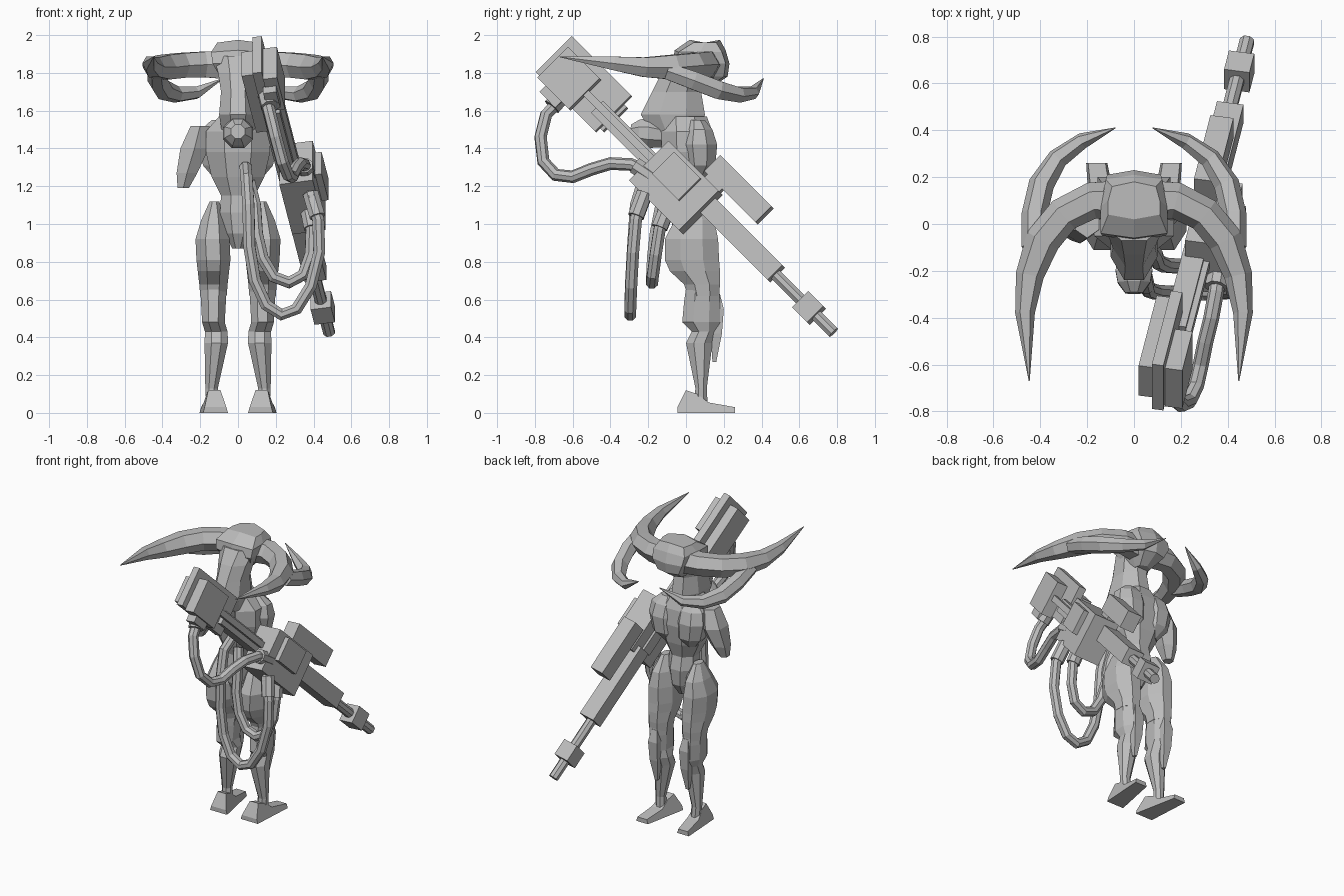
import bpy, bmesh, math
from mathutils import Vector

grey = bpy.data.materials.new("plain_grey")
grey.diffuse_color = (0.5, 0.5, 0.5, 1)


def finish(name, bm):
    bmesh.ops.recalc_face_normals(bm, faces=bm.faces)
    me = bpy.data.meshes.new(name)
    bm.to_mesh(me)
    bm.free()
    me.materials.append(grey)
    ob = bpy.data.objects.new(name, me)
    bpy.context.collection.objects.link(ob)
    return ob


def skin(name, rings):
    """Bridge rings of points and cap both ends."""
    bm = bmesh.new()
    vs = [[bm.verts.new(p) for p in r] for r in rings]
    n = len(vs[0])
    for a, b in zip(vs, vs[1:]):
        for i in range(n):
            j = (i + 1) % n
            bm.faces.new((a[i], a[j], b[j], b[i]))
    bm.faces.new(vs[0])
    bm.faces.new(vs[-1])
    return finish(name, bm)


def loft(name, secs, n=8, flip=1):
    """Stack horizontal sections (z, centre x, half width, y back, y front)."""
    k = 1 / math.cos(math.pi / n)
    rings = []
    for z, cx, rx, y0, y1 in secs:
        angs = [(i + .5) * math.tau / n for i in range(n)]
        rings.append([(flip * (cx + rx * k * math.cos(t)),
                       (y0 + y1) / 2 + (y1 - y0) / 2 * k * math.sin(t), z) for t in angs])
    return skin(name, rings)


def tube(name, pts, radii, n=6, flip=1, up=(0, 0, 1)):
    """Sweep a polygon along a path of points."""
    pts = [Vector((p[0] * flip, p[1], p[2])) for p in pts]
    if not isinstance(radii, (list, tuple)):
        radii = [radii] * len(pts)
    rings, ref = [], Vector(up)
    for i, p in enumerate(pts):
        t = (pts[min(i + 1, len(pts) - 1)] - pts[max(i - 1, 0)]).normalized()
        ref = (ref - t * ref.dot(t)).normalized()
        side = t.cross(ref)
        rings.append([p + (ref * math.cos(a) + side * math.sin(a)) * radii[i]
                      for a in [(j + .5) * math.tau / n for j in range(n)]])
    return skin(name, rings)


# ---- body ----
loft("torso", [(.87, 0, .03, -.03, .06), (.95, 0, .07, -.07, .11), (1.06, 0, .095, -.08, .12),
               (1.15, 0, .09, -.07, .1), (1.25, 0, .14, -.1, .13), (1.38, 0, .17, -.13, .15),
               (1.49, 0, .17, -.13, .14), (1.57, 0, .1, -.12, .11)])
loft("neck_mane", [(1.45, 0, .08, -.16, .08), (1.58, 0, .1, -.24, .1), (1.7, 0, .09, -.18, .08),
                   (1.8, 0, .105, -.13, .1), (1.89, 0, .13, -.07, .14)])
# boxy brow-heavy head: rings of (z, half width, back y, front y, crown ridge)
skin("head", [[(-w, b, z), (0, b - .02, z + r), (w, b, z), (w, (b + f) / 2, z), (w * .85, f, z),
               (0, f + .02, z + r), (-w * .85, f, z), (-w, (b + f) / 2, z)]
              for z, w, b, f, r in ((1.72, .05, .03, .11, 0), (1.78, .095, .0, .2, 0),
                                    (1.85, .135, -.05, .21, 0), (1.91, .142, -.04, .19, .01),
                                    (1.96, .11, .04, .16, .015))])
tube("back_ball", [(0, -.12, 1.47), (0, -.2, 1.48), (0, -.25, 1.485), (0, -.295, 1.49)],
     [.07, .085, .075, .04], 8)
loft("arm_stub", [(1.19, -.29, .03, -.04, .02), (1.27, -.27, .055, -.06, .06),
                  (1.4, -.23, .075, -.07, .1), (1.52, -.2, .05, -.05, .07)], 6)

for f, side in ((1, "right"), (-1, "left")):
    # broad rounded chest
    loft(side + "_chest", [(1.24, .075, .05, .02, .1), (1.31, .095, .09, .0, .155),
                           (1.42, .105, .105, -.02, .165), (1.5, .1, .095, .0, .14),
                           (1.55, .09, .05, .02, .1)], flip=f)
    # leg from hip to ankle
    loft(side + "_thigh", [(.62, .13, .07, .01, .175), (.68, .13, .075, -.01, .18),
                           (.75, .13, .083, -.085, .18), (.81, .13, .09, -.112, .175),
                           (.92, .135, .09, -.112, .17),
                           (1.02, .13, .065, -.06, .15), (1.12, .125, .025, 0, .08)], flip=f)
    loft(side + "_calf", [(.04, .135, .033, .04, .115), (.13, .14, .033, .05, .11),
                          (.37, .115, .062, 0, .14), (.43, .115, .06, .03, .16),
                          (.48, .13, .06, -.02, .18), (.59, .13, .066, -.01, .18),
                          (.66, .13, .07, .0, .175)], flip=f)
    loft(side + "_shin_fin", [(.27, .12, .01, .14, .16), (.42, .12, .03, .13, .19),
                              (.55, .12, .035, .13, .2), (.63, .12, .02, .13, .18)], 4, f)
    # wedge foot, toes turned slightly out
    prof = [(-.045, 0), (-.045, .03), (0, .12), (.06, .1), (.12, .055), (.26, .03), (.26, 0)]
    skin(side + "_foot", [[(f * (.125 + .13 * y + s * (.066 - .28 * z - .08 * max(y, 0))), y, z)
                           for y, z in prof] for s in (-1, 1)])
    # sweeping horn and the smaller forward curl
    tube(side + "_great_horn", [(.06, .1, 1.84), (.18, .1, 1.845), (.3, .04, 1.84), (.39, -.07, 1.83),
                                (.445, -.22, 1.83), (.465, -.38, 1.85), (.447, -.67, 1.885)],
         [.085, .078, .075, .075, .06, .042, .002], flip=f)
    tube(side + "_curl_horn", [(.43, -.1, 1.81), (.425, .04, 1.76), (.395, .17, 1.71),
                               (.325, .28, 1.685), (.22, .355, 1.695), (.08, .41, 1.77)],
         [.05, .055, .055, .045, .035, .002], flip=f)

# ---- cannon, laid out along its own axis ----
AX = Vector((.18, .695, -.695)).normalized()
UP = Vector((0, 1, 1)).normalized()
SIDE = AX.cross(UP)
ORG = Vector((.30, -.05, 1.2))


def gun(a, b, c):
    return ORG + AX * a + UP * b + SIDE * c


def gun_box(name, a, b, c):
    skin(name, [[gun(x, y, z) for y, z in ((b[0], c[0]), (b[1], c[0]), (b[1], c[1]), (b[0], c[1]))]
                for x in a])


gun_box("stock_block", (-.93, -.69), (-.115, .115), (0, .075))
gun_box("stock_plate", (-.97, -.52), (-.1, .17), (-.05, 0))
gun_box("stock_inner_block", (-.93, -.5), (-.07, .11), (-.115, -.05))
gun_box("stock_grip", (-.87, -.75), (-.16, -.11), (-.01, .06))
gun_box("main_bar", (-.6, .15), (-.045, .045), (-.065, .03))
gun_box("upper_rail", (-.7, -.1), (-.01, .03), (.03, .055))
gun_box("receiver", (-.18, .2), (-.155, .14), (-.05, .13))
gun_box("receiver_plate", (-.11, .09), (-.045, .12), (.13, .165))
gun_box("side_magazine", (.055, .445), (.16, .28), (-.055, .045))
gun_box("magazine_mount", (.08, .19), (.1, .2), (-.03, .04))
gun_box("barrel_casing", (.15, .71), (-.01, .1), (-.075, .04))
tube("barrel", [gun(.68, .04, -.025), gun(1.15, .04, -.025)], .033, 8, up=UP)
gun_box("muzzle_block", (.905, 1.02), (-.02, .1), (-.08, .03))

# ---- hoses ----
tube("stock_hose", [(.15, -.66, 1.66), (.17, -.74, 1.58), (.2, -.77, 1.46), (.235, -.755, 1.33),
                    (.265, -.69, 1.26), (.285, -.6, 1.25), (.305, -.5, 1.29), (.33, -.4, 1.32),
                    (.35, -.29, 1.315), (.36, -.2, 1.27)], .034, 8, up=(1, 0, 0))
tube("stock_hose_collar", [(.15, -.64, 1.7), (.17, -.71, 1.62)], .05, 8, up=(1, 0, 0))
tube("receiver_hose_collar", [(.35, -.27, 1.31), (.365, -.18, 1.25)], .048, 8, up=(1, 0, 0))
tube("long_hose", [(.04, -.12, 1.3), (.045, -.22, 1.25), (.055, -.265, 1.1), (.06, -.28, .88),
                   (.09, -.29, .7), (.15, -.295, .57), (.23, -.295, .52), (.31, -.295, .55),
                   (.385, -.29, .67), (.43, -.28, .85), (.425, -.265, 1.02), (.39, -.24, 1.14),
                   (.37, -.18, 1.2)], .034, 8, up=(0, 1, 0))
tube("short_hose", [(.06, -.08, 1.22), (.09, -.13, 1.1), (.1, -.16, .95), (.13, -.175, .82),
                    (.19, -.18, .72), (.27, -.18, .69), (.345, -.175, .73), (.385, -.16, .84),
                    (.39, -.14, .97), (.37, -.1, 1.08)], .034, 8, up=(0, 1, 0))
tube("long_hose_collar", [(.42, -.265, 1.04), (.385, -.22, 1.16)], .045, 8, up=(0, 1, 0))
tube("short_hose_collar", [(.39, -.14, .98), (.37, -.1, 1.08)], .045, 8, up=(0, 1, 0))
